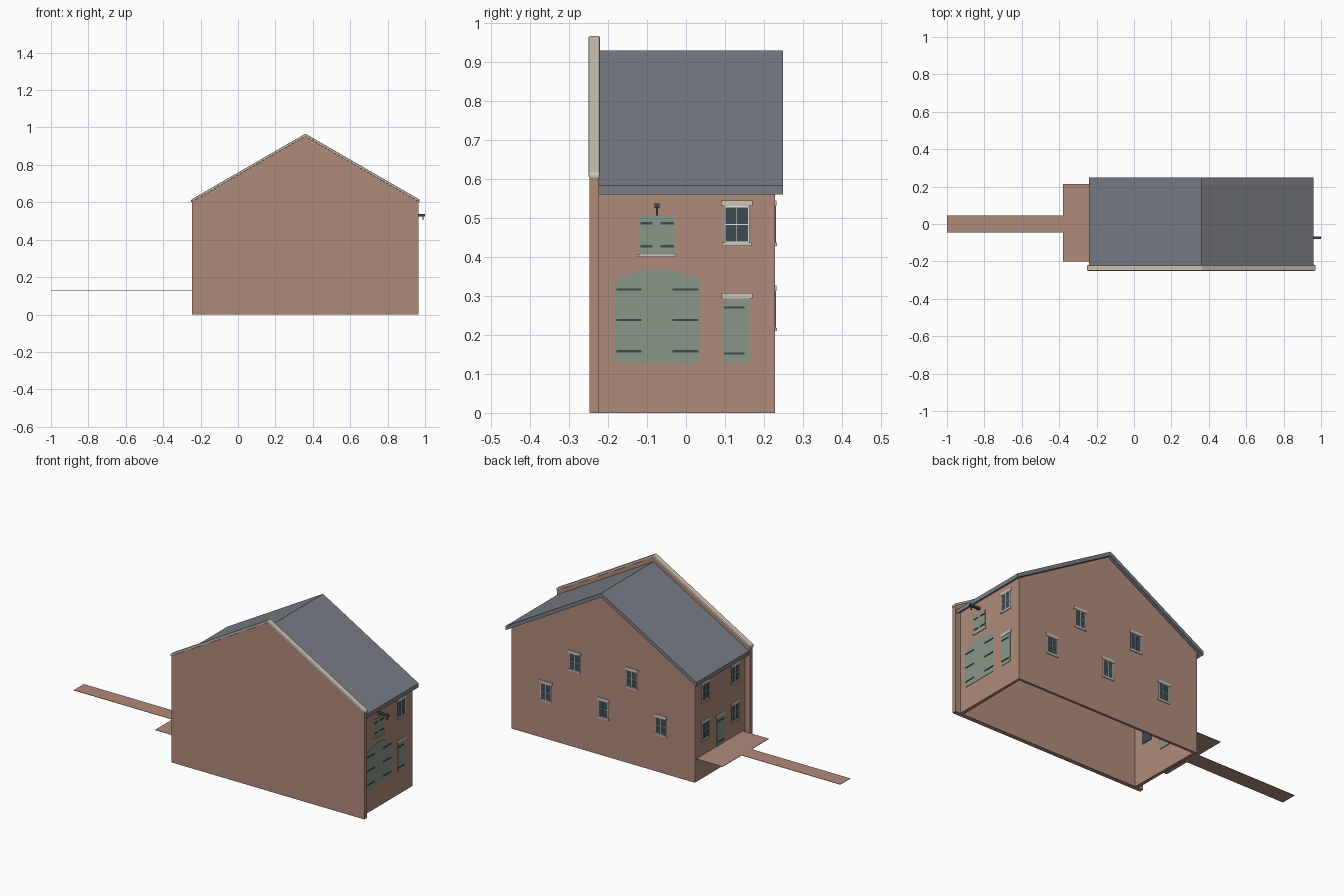
import bpy, bmesh, math
from mathutils import Vector

old = bpy.data.objects.get("Cube")
if old:
    bpy.data.objects.remove(old)


def material(name, rgb):
    m = bpy.data.materials.new(name)
    lin = [((c / 255 + 0.055) / 1.055) ** 2.4 for c in rgb] + [1]
    m.diffuse_color = lin
    m.use_nodes = True
    m.node_tree.nodes["Principled BSDF"].inputs["Base Color"].default_value = lin
    return m


brick = material("brick", (176, 139, 122))
slate = material("slate", (121, 125, 132))
stone = material("pale stone", (205, 197, 182))
green = material("sage paint", (138, 150, 135))
iron = material("dark iron", (64, 74, 80))
glass = material("dark glass", (62, 74, 84))
white = material("white paint", (236, 236, 230))


def finish(name, bm, mat):
    bmesh.ops.recalc_face_normals(bm, faces=bm.faces)
    me = bpy.data.meshes.new(name)
    bm.to_mesh(me)
    bm.free()
    me.materials.append(mat)
    ob = bpy.data.objects.new(name, me)
    bpy.context.collection.objects.link(ob)
    return ob


def prism(name, points, shift, mat, keep=None):
    """Extrude a closed outline along shift; keep filters faces."""
    bm = bmesh.new()
    face = bm.faces.new([bm.verts.new(p) for p in points])
    ext = bmesh.ops.extrude_face_region(bm, geom=[face], use_keep_orig=True)
    bmesh.ops.translate(bm, vec=shift, verts=[v for v in ext["geom"] if isinstance(v, bmesh.types.BMVert)])
    bmesh.ops.recalc_face_normals(bm, faces=bm.faces)
    if keep:
        bmesh.ops.delete(bm, geom=[f for f in bm.faces if not keep(f)], context="FACES")
    return finish(name, bm, mat)


MID = 0.36             # ridge position in x
SLOPE = math.tan(math.radians(30))
HALF, BACK, FRONT = 0.575, 0.228, -0.225


def gable(half, apex, y, bottom=0):
    """House-shaped outline in a plane of constant y."""
    eave = apex - half * SLOPE
    return [(MID - half, y, bottom), (MID - half, y, eave), (MID, y, apex),
            (MID + half, y, eave), (MID + half, y, bottom)]


def chevron(half, apex, thick, y):
    eave = apex - half * SLOPE
    return [(MID - half, y, eave), (MID, y, apex), (MID + half, y, eave),
            (MID + half, y, eave - thick), (MID, y, apex - thick), (MID - half, y, eave - thick)]


# Hollow house walls, open below and behind the solid party wall
walls = prism("house_walls", gable(HALF, 0.907, FRONT), (0, BACK - FRONT, 0), brick,
              lambda f: abs(f.normal.z) < 0.3 and f.normal.y > -0.5)
solid = walls.modifiers.new("thickness", "SOLIDIFY")
solid.thickness, solid.offset = 0.02, -1

prism("party_wall", gable(0.606, 0.956, -0.247), (0, 0.024, 0), brick)
prism("roof", chevron(0.6, 0.929, 0.023, FRONT), (0, 0.248 - FRONT, 0), slate)
coping = prism("parapet_coping", chevron(0.611, 0.967, 0.015, -0.25), (0, 0.03, 0), stone)
bev = coping.modifiers.new("worn_edges", "BEVEL")
bev.width, bev.segments = 0.005, 2


# Walls as local frames: along, height, outward
class Wall:
    def __init__(self, origin, along, out):
        self.o, self.a, self.n = Vector(origin), Vector(along), Vector(out)

    def at(self, u, z, d):
        return self.o + self.a * u + Vector((0, 0, z)) + self.n * d

    def panel(self, name, outline, d0, d1, mat):
        return prism(name, [self.at(u, z, d0) for u, z in outline], self.n * (d1 - d0), mat)

    def box(self, name, u0, u1, z0, z1, d0, d1, mat):
        return self.panel(name, [(u0, z0), (u1, z0), (u1, z1), (u0, z1)], d0, d1, mat)


right_wall = Wall((MID + HALF, 0, 0), (0, 1, 0), (1, 0, 0))
left_wall = Wall((MID - HALF, 0, 0), (0, 1, 0), (-1, 0, 0))
back_wall = Wall((0, BACK, 0), (1, 0, 0), (0, 1, 0))


def lintel(w, u, z):
    w.box("lintel", u - 0.04, u + 0.04, z, z + 0.014, -0.004, 0.004, stone)


def window(w, u, z):
    """Sash window centred at u, z with lintel and sill."""
    hw, hh, t = 0.033, 0.048, 0.003
    w.box("window_glass", u - hw, u + hw, z - hh, z + hh, -0.021, 0.001, glass)
    for s in (-1, 0, 1):
        cu, cz = u + s * (hw - t), z + s * (hh - t)
        k = t / 2 if s else t / 3
        w.box("window_upright", cu - k, cu + k, z - hh + t, z + hh - t, 0, 0.0025, white)
        w.box("window_bar", u - hw + t, u + hw - t, cz - k, cz + k, 0, 0.0025, white)
    lintel(w, u, z + hh - 0.001)
    w.box("window_sill", u - 0.038, u + 0.038, z - hh - 0.007, z - hh + 0.001, -0.004, 0.005, stone)


def straps(w, spans, heights):
    for u0, u1 in spans:
        for z in heights:
            w.box("hinge_strap", u0, u1, z - 0.003, z + 0.003, 0.001, 0.005, iron)


LOW, HIGH = 0.265, 0.483
for x in (0, MID, 0.72):
    window(back_wall, x, LOW)
for x in (0.18, 0.54):
    window(back_wall, x, HIGH)
for y in (-0.135, 0.135):
    for z in (LOW, HIGH):
        window(left_wall, y, z)
window(right_wall, 0.13, HIGH)

# Arched loading doors
FLOOR = 0.128
u0, u1, spring, rise = -0.182, 0.033, 0.341, 0.027
arch = [(u1 + (u0 - u1) * i / 14, spring + rise * (1 - (i / 7 - 1) ** 2)) for i in range(15)]
right_wall.panel("loading_doors", [(u0, FLOOR), (u1, FLOOR)] + arch, -0.021, 0.002, green)
straps(right_wall, ((-0.178, -0.114), (-0.034, 0.032)), (0.158, 0.238, 0.316))

# Small side door
right_wall.box("side_door", 0.095, 0.163, FLOOR, 0.295, -0.021, 0.002, green)
straps(right_wall, ((0.098, 0.15),), (0.152, 0.27))
lintel(right_wall, 0.131, 0.293)

# Hoist hatch with sill
right_wall.box("hatch", -0.118, -0.03, 0.405, 0.507, -0.021, 0.002, green)
straps(right_wall, ((-0.116, -0.086), (-0.065, -0.031)), (0.427, 0.486))
right_wall.box("hatch_sill", -0.123, -0.025, 0.399, 0.406, -0.004, 0.005, stone)

# Hoist beam and hook
right_wall.box("hoist_beam", -0.081, -0.068, 0.525, 0.537, -0.02, 0.065, iron)
right_wall.box("hoist_hook", -0.077, -0.072, 0.506, 0.526, 0.052, 0.057, iron)

# Entrance door on the path side
left_wall.box("entrance_door", -0.034, 0.034, 0.13, 0.295, -0.021, 0.002, green)
straps(left_wall, ((-0.031, 0.019),), (0.152, 0.27))
lintel(left_wall, 0, 0.293)

# Paved landing and path, a thin sheet
for name, x0, x1, y0, y1 in (("landing", -0.38, MID - HALF, -0.2, 0.215), ("path", -1, -0.38, -0.045, 0.045)):
    prism(name, [(x0, y0, 0.129), (x1, y0, 0.129), (x1, y1, 0.129), (x0, y1, 0.129)], (0, 0, 0.002), brick)
